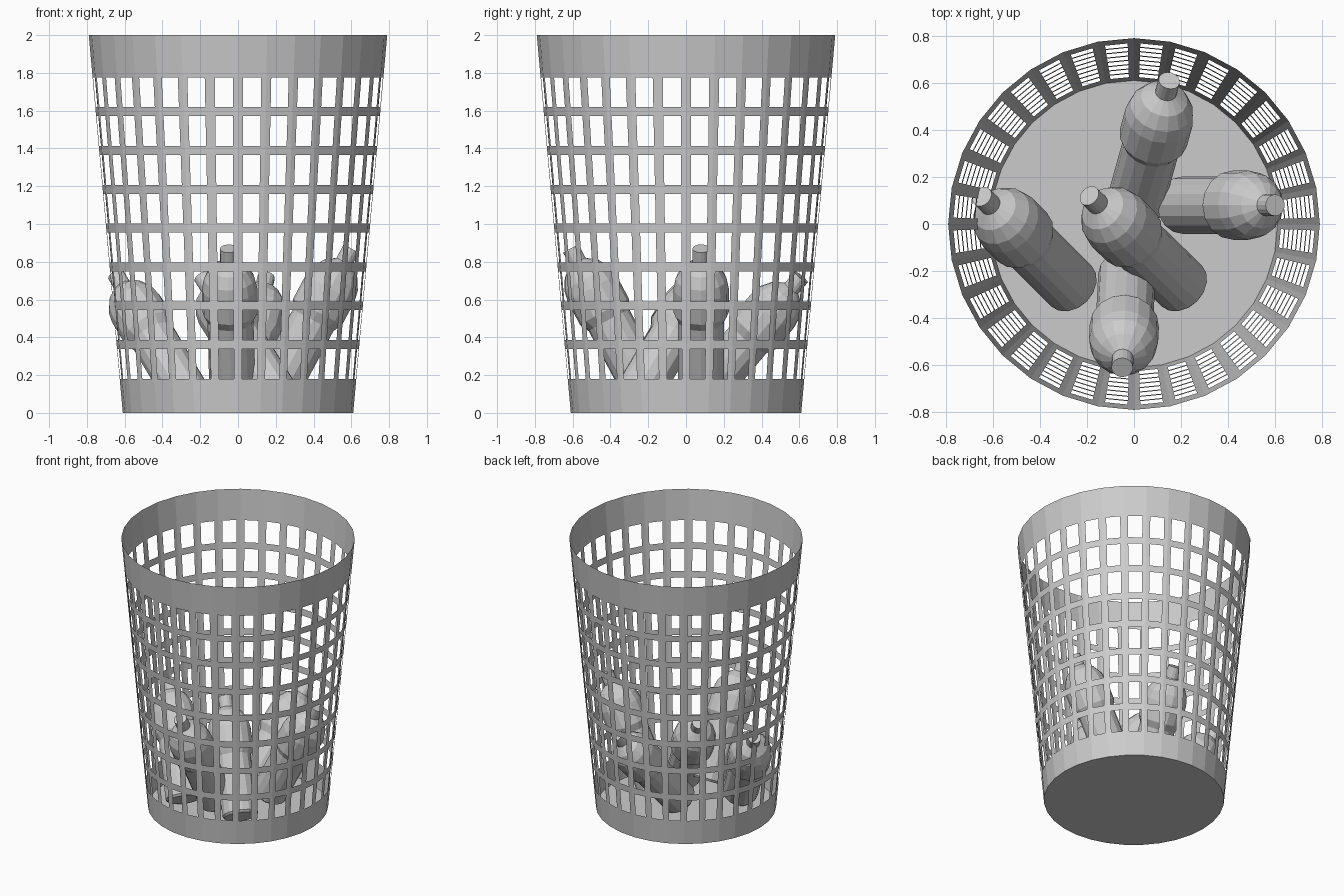
import bpy, bmesh
from math import sin, cos, pi
from mathutils import Vector

if "Cube" in bpy.data.objects:
    bpy.data.objects.remove(bpy.data.objects["Cube"], do_unlink=True)


def make_material(name, color):
    mat = bpy.data.materials.new(name)
    mat.use_nodes = True
    mat.diffuse_color = color
    mat.node_tree.nodes["Principled BSDF"].inputs["Base Color"].default_value = color
    return mat


GREY = make_material("light_grey", (0.6, 0.6, 0.6, 1))


def finish(bm, name):
    mesh = bpy.data.meshes.new(name)
    bm.to_mesh(mesh)
    bm.free()
    mesh.materials.append(GREY)
    obj = bpy.data.objects.new(name, mesh)
    bpy.context.collection.objects.link(obj)
    return obj


# Basket wall: tapered thin shell with rows of square openings
SIDES, ROWS = 32, 8
POST = 0.18                       # half post width as a share of one side
FIRST, PITCH, HOLE = 0.18, 0.2055, 0.158
heights = [0]
for row in range(ROWS):
    heights += [FIRST + row * PITCH, FIRST + row * PITCH + HOLE]
heights.append(2)


def corner(i, z):
    a = 2 * pi * i / SIDES
    r = 0.61 + 0.09 * z
    return Vector((r * cos(a), r * sin(a), z))


bm = bmesh.new()
rings = []
for z in heights:
    ring = []
    for i in range(SIDES):
        a, b = corner(i, z), corner(i + 1, z)
        ring += [bm.verts.new(a.lerp(b, t)) for t in (0, POST, 1 - POST)]
    rings.append(ring)
count = len(rings[0])
for level in range(len(rings) - 1):
    low, high = rings[level], rings[level + 1]
    for j in range(count):
        if level % 2 == 1 and j % 3 == 1:
            continue              # opening
        k = (j + 1) % count
        bm.faces.new((low[j], low[k], high[k], high[j]))
# Basket floor
bm.faces.new(list(reversed(rings[0])))
finish(bm, "basket")

# Bottle outline as (radius, distance along the axis)
PROFILE = [(0.11, 0), (0.122, 0.015), (0.122, 0.42), (0.147, 0.47), (0.147, 0.61),
           (0.135, 0.67), (0.1, 0.73), (0.046, 0.77), (0.046, 0.85)]


def bottle(name, base, top, sides=16):
    base, top = Vector(base), Vector(top)
    bm = bmesh.new()
    rings = [[bm.verts.new((r * cos(2 * pi * i / sides), r * sin(2 * pi * i / sides), s))
              for i in range(sides)] for r, s in PROFILE]
    for low, high in zip(rings, rings[1:]):
        for i in range(sides):
            k = (i + 1) % sides
            bm.faces.new((low[i], low[k], high[k], high[i]))
    bm.faces.new(list(reversed(rings[0])))
    bm.faces.new(rings[-1])
    obj = finish(bm, name)
    obj.location = base
    obj.rotation_mode = 'QUATERNION'
    obj.rotation_quaternion = (top - base).to_track_quat('Z', 'Y')
    return obj


# Five bottles leaning against the wall
bottle("front_bottle", (-0.03, -0.21, 0.12), (-0.05, -0.61, 0.87))
bottle("left_bottle", (0.20, 0.08, 0.12), (0.60, 0.08, 0.87))
bottle("back_bottle", (0.0, 0.07, 0.08), (0.15, 0.61, 0.72))
bottle("right_bottle", (-0.26, -0.27, 0.08), (-0.64, 0.11, 0.72))
bottle("middle_bottle", (0.21, -0.27, 0.08), (-0.19, 0.12, 0.72))
